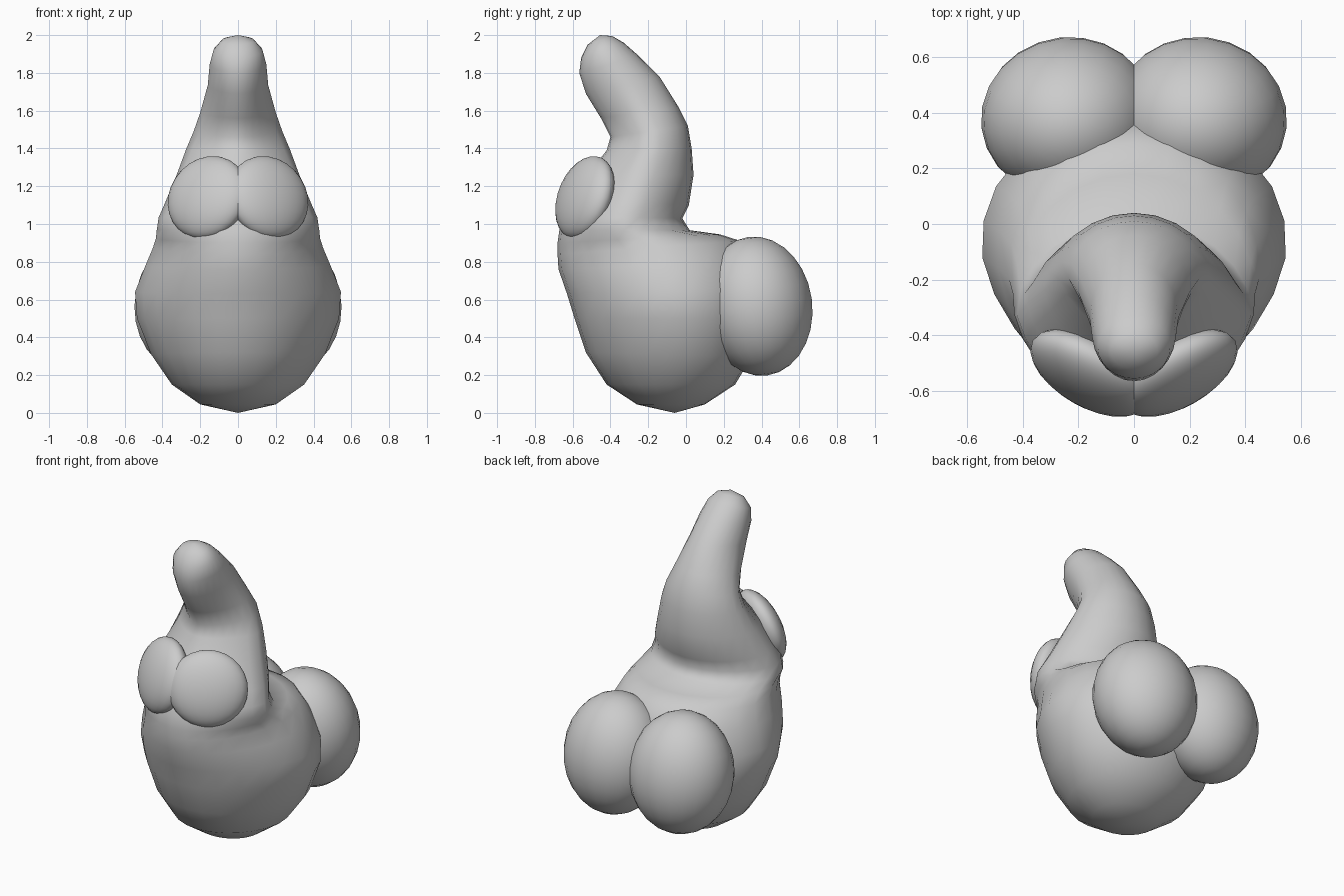
import bpy, bmesh
from math import sin, cos, pi, radians

if "Cube" in bpy.data.objects:
    bpy.data.objects.remove(bpy.data.objects["Cube"])

SIDES = 24

# Body and curled horn: front y, front z, back y, back z, half width,
# front narrowing, back narrowing (negative is fuller)
SECTIONS = [
    (-.26, .045, .10, .045, .20, 0, 0),
    (-.42, .15, .26, .15, .35, .08, -.06),
    (-.53, .32, .35, .30, .46, .13, -.1),
    (-.59, .50, .39, .50, .535, .17, -.1),
    (-.63, .63, .39, .65, .545, .18, -.1),
    (-.675, .76, .36, .80, .49, .16, -.1),
    (-.68, .84, .29, .91, .45, .15, -.06),
    (-.68, .90, .18, .945, .435, .15, 0),
    (-.67, .97, .02, .967, .43, .15, .06),
    (-.64, 1.04, -.02, 1.03, .42, .15, .12),
    (-.59, 1.13, .015, 1.10, .385, .15, .1),
    (-.52, 1.26, .04, 1.26, .325, .17, .08),
    (-.42, 1.39, .03, 1.40, .275, .33, .05),
    (-.40, 1.46, .01, 1.52, .235, .36, 0),
    (-.45, 1.56, -.04, 1.62, .20, .28, 0),
    (-.53, 1.69, -.14, 1.78, .16, .15, 0),
    (-.565, 1.80, -.25, 1.89, .15, .08, 0),
    (-.555, 1.88, -.33, 1.96, .13, 0, 0),
    (-.52, 1.95, -.39, 1.995, .085, 0, 0),
]


def make_body():
    bm = bmesh.new()
    rings = []
    for yf, zf, yb, zb, w, front, back in SECTIONS:
        ring = []
        for i in range(SIDES):
            a = 2 * pi * i / SIDES
            t = (1 + sin(a)) / 2            # 0 at the front, 1 at the back
            x = w * cos(a) * (1 - front * max(0, -sin(a)) - back * max(0, sin(a)))
            ring.append(bm.verts.new((x, yf + (yb - yf) * t, zf + (zb - zf) * t)))
        rings.append(ring)
    for lo, hi in zip(rings, rings[1:]):
        for i in range(SIDES):
            j = (i + 1) % SIDES
            bm.faces.new((lo[i], lo[j], hi[j], hi[i]))
    # rounded ends
    for ring, tip in ((rings[0], (0, -.06, 0)), (rings[-1], (0, -.455, 2.0))):
        v = bm.verts.new(tip)
        for i in range(SIDES):
            bm.faces.new((ring[i], ring[(i + 1) % SIDES], v))
    bmesh.ops.recalc_face_normals(bm, faces=bm.faces)
    mesh = bpy.data.meshes.new("body")
    bm.to_mesh(mesh)
    bm.free()
    mesh.shade_smooth()
    bpy.context.collection.objects.link(bpy.data.objects.new("body", mesh))


def ellipsoid_pair(name, loc, radii, tilt, yaw):
    for side, label in ((1, "right"), (-1, "left")):
        bpy.ops.mesh.primitive_uv_sphere_add(
            segments=24, ring_count=14, radius=1,
            location=(side * loc[0], loc[1], loc[2]),
            rotation=(radians(tilt), 0, radians(side * yaw)))
        ob = bpy.context.object
        ob.name = f"{name}_{label}"
        ob.scale = radii
        ob.data.shade_smooth()


make_body()
# Eyes wrapped around the front
ellipsoid_pair("eye", (.16, -.535, 1.14), (.235, .105, .228), -18, 30)
# Round feet at the back, overlapping in the middle
ellipsoid_pair("foot", (.235, .38, .565), (.315, .29, .37), 8, -6)
